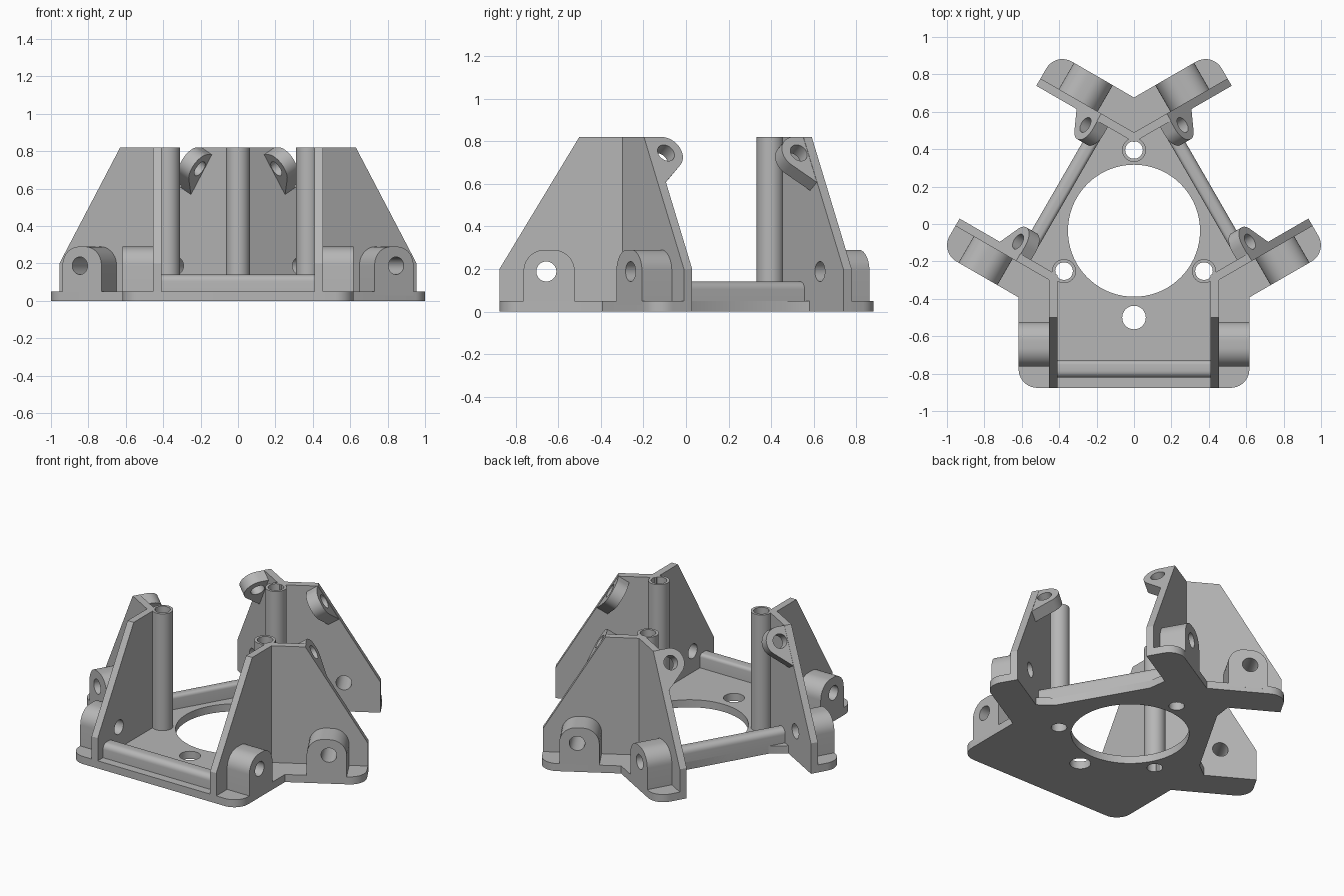
import bpy, bmesh
from math import radians, cos, sin, pi
from mathutils import Matrix, Vector

cube = bpy.data.objects.get("Cube")
if cube:
    bpy.data.objects.remove(cube)

mat = bpy.data.materials.new("plain_grey")
mat.use_nodes = True
GREY = (0.47, 0.47, 0.47, 1)
mat.diffuse_color = GREY
mat.node_tree.nodes["Principled BSDF"].inputs["Base Color"].default_value = GREY

CENTRE = Matrix.Translation((0, -0.036, 0))
WALL_IN, WALL_OUT, ARM, FRONT, TOP = 0.41, 0.455, 0.617, -0.84, 0.82


def turn(i):
    return CENTRE @ Matrix.Rotation(radians(120 * i), 4, "Z")


def prism(name, lower, upper, matrix):
    """Solid between two matching outlines."""
    bm = bmesh.new()
    a = [bm.verts.new(matrix @ Vector(p)) for p in lower]
    b = [bm.verts.new(matrix @ Vector(p)) for p in upper]
    bm.faces.new(a)
    bm.faces.new(b)
    n = len(a)
    for k in range(n):
        bm.faces.new((a[k], a[(k + 1) % n], b[(k + 1) % n], b[k]))
    bmesh.ops.recalc_face_normals(bm, faces=bm.faces[:])
    mesh = bpy.data.meshes.new(name)
    bm.to_mesh(mesh)
    bm.free()
    mesh.materials.append(mat)
    obj = bpy.data.objects.new(name, mesh)
    bpy.context.collection.objects.link(obj)
    return obj


def arc(x, y, r, start, end, steps=10):
    angles = [radians(start + (end - start) * k / steps) for k in range(steps + 1)]
    return [(x + r * cos(t), y + r * sin(t)) for t in angles]


def rod(name, start, end, radius, matrix, sides=40):
    start, end = Vector(start), Vector(end)
    rot = (end - start).to_track_quat("Z", "Y").to_matrix()
    ring = [rot @ Vector((x, y, 0)) for x, y in arc(0, 0, radius, 0, 360, sides)[:-1]]
    return prism(name, [start + p for p in ring], [end + p for p in ring], matrix)


def cut(obj, cutters):
    """Subtract the cutters, then delete them."""
    bpy.context.view_layer.objects.active = obj
    for c in cutters:
        mod = obj.modifiers.new("hole", "BOOLEAN")
        mod.operation, mod.solver, mod.object = "DIFFERENCE", "EXACT", c
        bpy.ops.object.modifier_apply(modifier=mod.name)
        bpy.data.objects.remove(c)


def post_bore(i):
    x, y = 0.432 * cos(radians(-30)), 0.432 * sin(radians(-30))
    return rod("bore", (x, y, -0.1), (x, y, 1), 0.047, turn(i))


# Base plate: three arms, closed at the front, cut back on the other two sides
outline = []
for i in range(3):
    left = arc(-ARM + 0.1, FRONT + 0.1, 0.1, 180, 270)
    right = arc(ARM - 0.1, FRONT + 0.1, 0.1, 270, 360)
    notch = []
    if i:
        half = [(WALL_IN, FRONT), (WALL_IN, -0.52), (0.3, -0.475)]
        notch = [(-x, y) for x, y in half] + half[::-1]
    for x, y in left + notch + right + [(ARM, -ARM * 0.577)]:
        outline.append(turn(i) @ Vector((x, y, 0)))
plate = prism("base_plate", outline, [p + Vector((0, 0, 0.05)) for p in outline], Matrix())
cut(plate, [rod("opening", (0, 0, -0.1), (0, 0, 0.2), 0.353, CENTRE, 72),
            rod("front_hole", (0, -0.464, -0.1), (0, -0.464, 0.2), 0.063, CENTRE)]
    + [post_bore(i) for i in range(3)])

for i in range(3):
    m = turn(i)

    # Hollow post in the corner between two walls
    x, y = 0.432 * cos(pi / 6), -0.432 * sin(pi / 6)
    post = rod(f"post_{i}", (x, y, 0.01), (x, y, TOP), 0.064, m)
    cut(post, [post_bore(i)])

    # Cross bar with a rounded top
    outer, inner = (-0.475, -0.4) if i else (-0.785, -0.695)
    section = [(inner, 0.02), (outer, 0.02)]
    if i:
        section = [(inner, 0.0), (outer, 0.0)]
    section += arc(outer + 0.035, 0.105, 0.035, 180, 90, 6)
    section += arc(inner - 0.02, 0.12, 0.02, 90, 0, 4)
    prism(f"cross_bar_{i}", [(-WALL_IN - 0.01, v, z) for v, z in section],
          [(WALL_IN + 0.01, v, z) for v, z in section], m)

    for s in (-1, 1):
        side = "left" if s > 0 else "right"

        # Tapered wall, mitred where it meets its neighbour
        def wall_face(u):
            end = -u * 0.577
            shape = [(FRONT, 0), (FRONT, 0.2), (-0.465, TOP), (end, TOP), (end, 0)]
            return [(s * u, v, z) for v, z in shape]
        wall = prism(f"wall_{side}_{i}", wall_face(WALL_IN), wall_face(WALL_OUT), m)

        # Low lug on the outside of the wall
        shape = [(-0.487, 0.03)] + arc(-0.587, 0.19, 0.1, 0, 90) \
            + arc(-0.627, 0.19, 0.1, 90, 180) + [(-0.727, 0.03)]
        lug = prism(f"low_lug_{side}_{i}", [(s * (WALL_OUT - 0.005), v, z) for v, z in shape],
                    [(s * ARM, v, z) for v, z in shape], m)
        for part in (wall, lug):
            cut(part, [rod("pin_hole", (s * 0.35, -0.62, 0.188), (s * 0.7, -0.62, 0.188), 0.047, m)])

        # Tilted eyelet on the sloping edge of the side walls
        if i:
            centre = Vector((s * 0.36, -0.508, 0.745))
            across, up = Vector((-s, 0, 0)), Vector((0, 0.517, 0.856))
            out = Vector((0, -0.856, 0.517))
            shape = arc(0, 0, 0.088, 90, -48, 16) + [(-0.06, -0.17), (-0.06, 0.088)]
            face = [centre + across * p + up * q for p, q in shape]
            eyelet = prism(f"eyelet_{side}_{i}", face, [p - out * 0.075 for p in face], m)
            cut(eyelet, [rod("eye", centre + out * 0.1, centre - out * 0.2, 0.044, m)])

# Smooth the round surfaces, keep the corners sharp
bpy.ops.object.select_all(action="DESELECT")
for obj in bpy.context.scene.objects:
    if obj.type == "MESH":
        obj.select_set(True)
        bpy.context.view_layer.objects.active = obj
bpy.ops.object.shade_smooth_by_angle(angle=radians(30))
